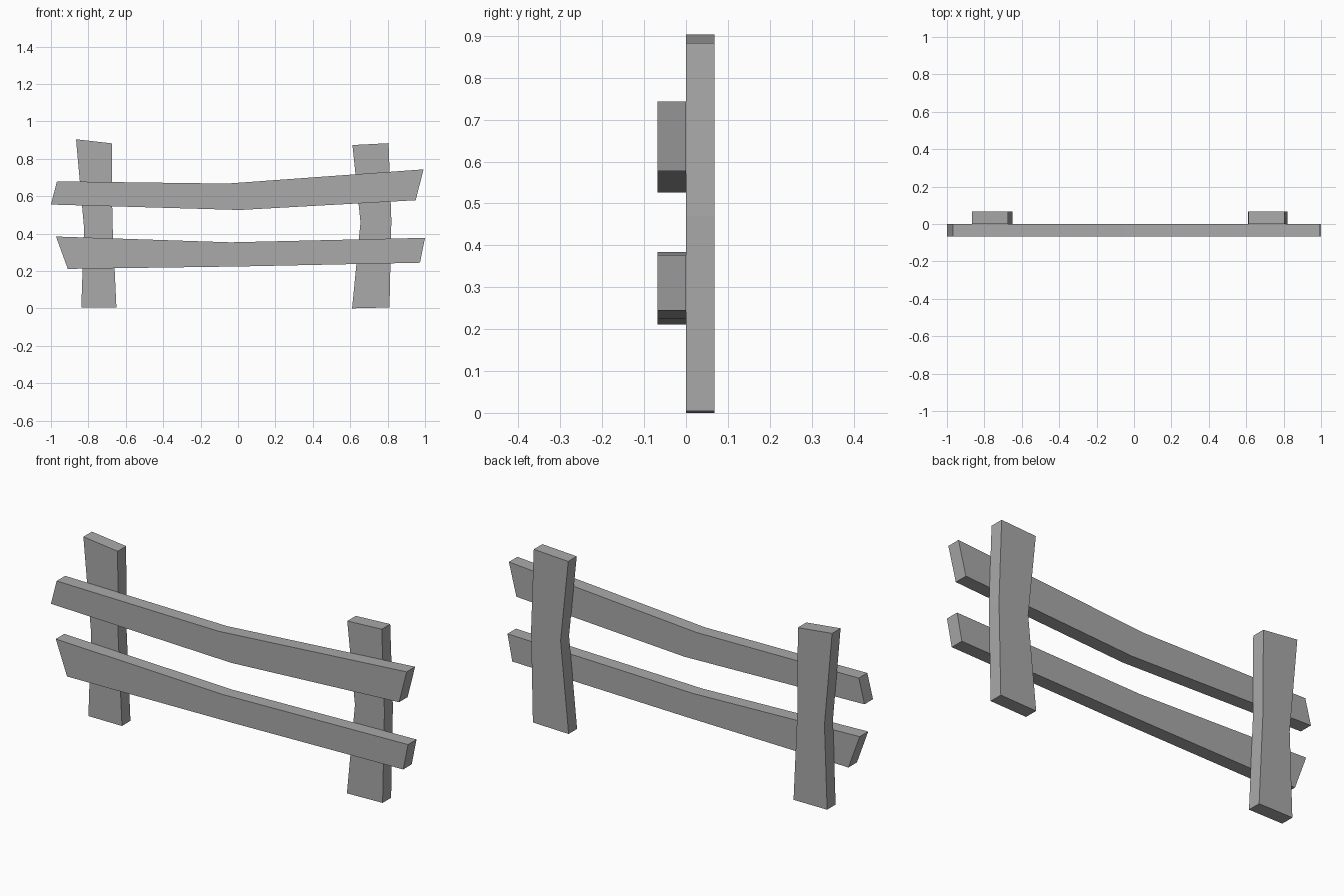
import bpy, bmesh

if "Cube" in bpy.data.objects:
    bpy.data.objects.remove(bpy.data.objects["Cube"])

grey = bpy.data.materials.new("plain grey")
grey.diffuse_color = (0.4, 0.4, 0.4, 1)
grey.use_nodes = True
grey.node_tree.nodes["Principled BSDF"].inputs["Base Color"].default_value = grey.diffuse_color


def plank(name, side_a, side_b, y0, y1):
    """Bent board: paired edge points (x, z) along its length, extruded from y0 to y1."""
    bm = bmesh.new()
    rings = []
    for (ax, az), (bx, bz) in zip(side_a, side_b):
        rings.append([bm.verts.new(p) for p in
                      ((ax, y0, az), (bx, y0, bz), (bx, y1, bz), (ax, y1, az))])
    for r, s in zip(rings, rings[1:]):
        for i in range(4):
            j = (i + 1) % 4
            bm.faces.new((r[i], r[j], s[j], s[i]))
    bm.faces.new(rings[0])
    bm.faces.new(rings[-1])
    bmesh.ops.recalc_face_normals(bm, faces=bm.faces)
    mesh = bpy.data.meshes.new(name)
    bm.to_mesh(mesh)
    bm.free()
    mesh.materials.append(grey)
    bpy.context.collection.objects.link(bpy.data.objects.new(name, mesh))


T = 0.068  # board thickness

# Upright posts at the back (left edge, right edge; bottom to top)
plank("left_post",
      [(-0.838, 0.004), (-0.823, 0.43), (-0.866, 0.904)],
      [(-0.65, 0.004), (-0.672, 0.47), (-0.674, 0.882)], 0, T)
plank("right_post",
      [(0.61, 0.0), (0.655, 0.46), (0.612, 0.873)],
      [(0.81, 0.005), (0.82, 0.47), (0.805, 0.883)], 0, T)

# Rails across the front (lower edge, upper edge; left to right)
plank("upper_rail",
      [(-1.0, 0.555), (0.01, 0.526), (0.95, 0.578)],
      [(-0.968, 0.679), (-0.06, 0.667), (0.992, 0.743)], -T, 0)
plank("lower_rail",
      [(-0.91, 0.211), (0.01, 0.224), (0.973, 0.244)],
      [(-0.973, 0.384), (-0.04, 0.353), (1.0, 0.377)], -T, 0)
